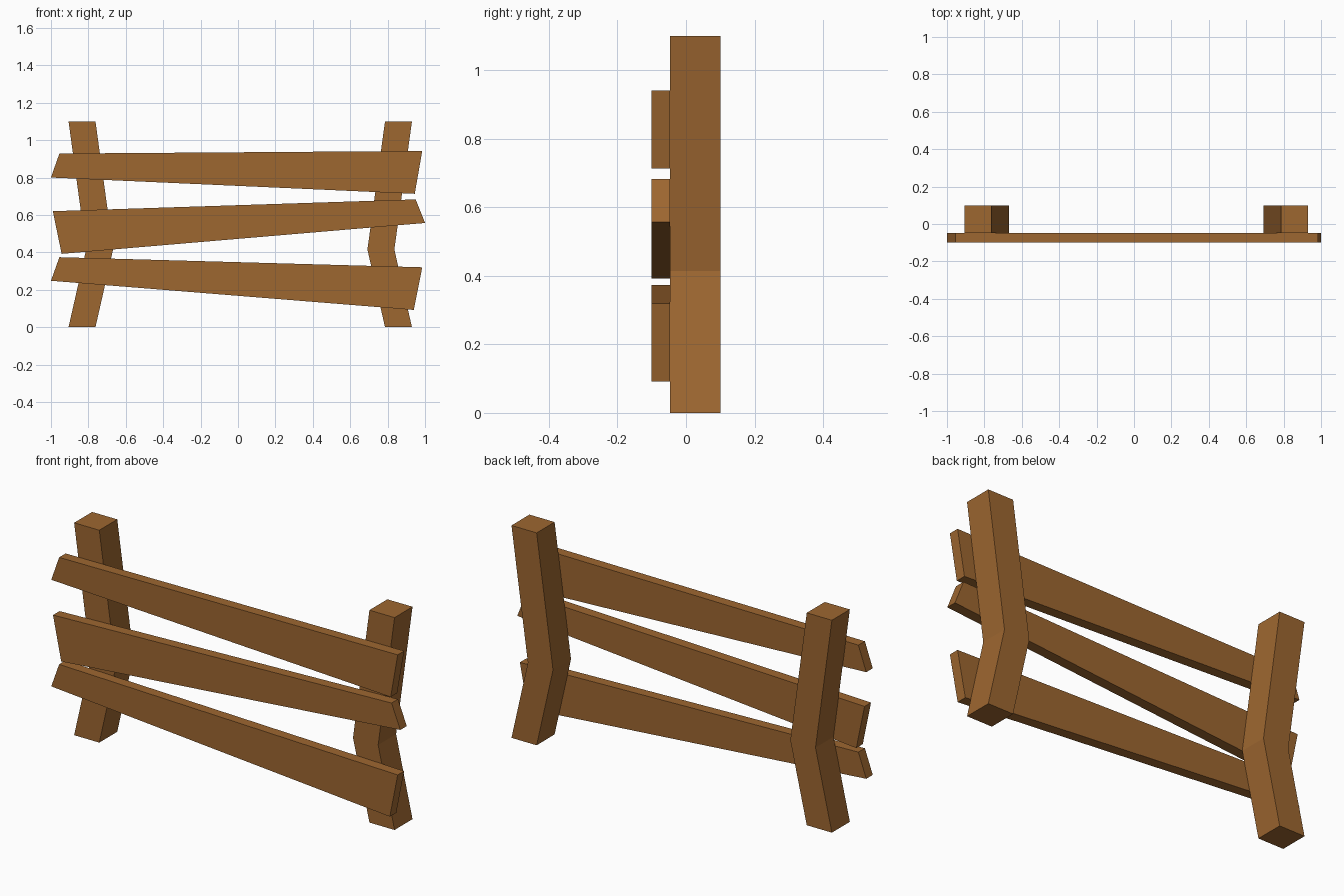
import bpy
import bmesh

if "Cube" in bpy.data.objects:
    bpy.data.objects.remove(bpy.data.objects["Cube"])

wood = bpy.data.materials.new("brown wood")
wood.diffuse_color = (0.34, 0.135, 0.03, 1)
wood.use_nodes = True
wood.node_tree.nodes["Principled BSDF"].inputs["Base Color"].default_value = wood.diffuse_color


def extrude_profile(name, outline, y0, y1):
    """Make a solid from an (x, z) outline, extruded from y0 to y1."""
    bm = bmesh.new()
    face = bm.faces.new([bm.verts.new((x, y0, z)) for x, z in outline])
    ext = bmesh.ops.extrude_face_region(bm, geom=[face])
    new_verts = [g for g in ext["geom"] if isinstance(g, bmesh.types.BMVert)]
    bmesh.ops.translate(bm, verts=new_verts, vec=(0, y1 - y0, 0))
    bmesh.ops.recalc_face_normals(bm, faces=bm.faces)
    mesh = bpy.data.meshes.new(name)
    bm.to_mesh(mesh)
    bm.free()
    mesh.materials.append(wood)
    obj = bpy.data.objects.new(name, mesh)
    bpy.context.collection.objects.link(obj)
    return obj


FRONT, JOINT, BACK = -0.1, -0.047, 0.1

# Bent posts, mirrored about a line slightly right of centre
post = [(0.774, 0), (0.918, 0), (0.824, 0.415), (0.918, 1.1), (0.774, 1.1), (0.68, 0.415)]
for side, sign in (("left", -1), ("right", 1)):
    extrude_profile(side + "_post", [(0.012 + sign * x, z) for x, z in post], JOINT, BACK)

# Crooked planks nailed to the front of the posts
planks = {
    "top_plank": [(-0.955, 0.928), (0.985, 0.942), (0.945, 0.713), (-1.0, 0.80)],
    "middle_plank": [(-0.99, 0.62), (0.95, 0.683), (1.0, 0.557), (-0.943, 0.392)],
    "bottom_plank": [(-0.955, 0.374), (0.985, 0.32), (0.94, 0.092), (-1.0, 0.248)],
}
for name, outline in planks.items():
    extrude_profile(name, outline, FRONT, JOINT)
